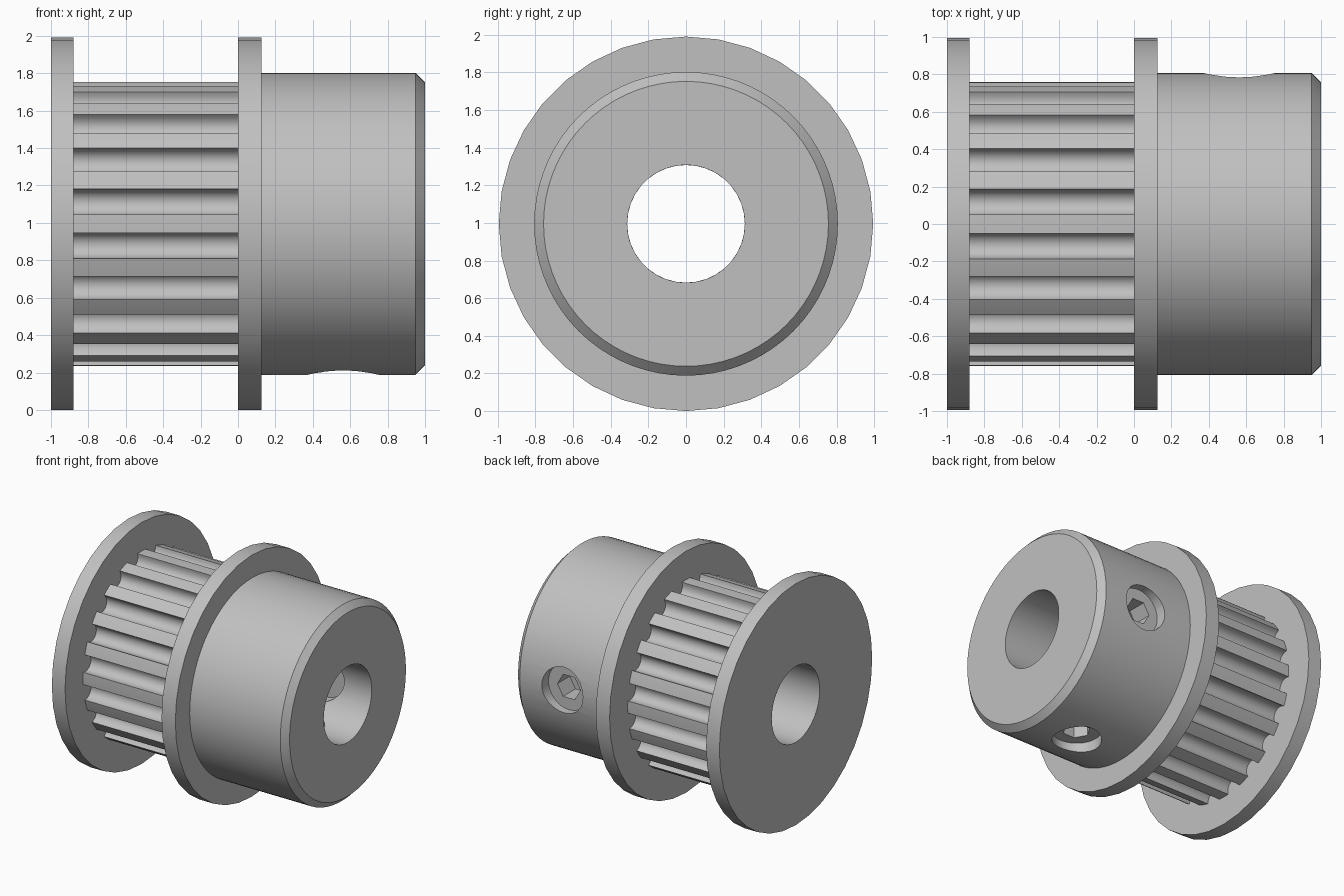
import bpy, bmesh, math
from mathutils import Matrix, Vector

if "Cube" in bpy.data.objects:
    bpy.data.objects.remove(bpy.data.objects["Cube"], do_unlink=True)

AXIS_Z = 0.995      # height of the pulley axis
BORE = 0.3125
TEETH = 20
TOOTH_R = 0.759
SCREW_X = 0.5625

metal = bpy.data.materials.new("grey metal")
metal.use_nodes = True
colour = (0.53, 0.53, 0.53, 1)
metal.diffuse_color = colour
metal.node_tree.nodes["Principled BSDF"].inputs["Base Color"].default_value = colour


def finish(name, bm):
    bmesh.ops.recalc_face_normals(bm, faces=bm.faces)
    mesh = bpy.data.meshes.new(name)
    bm.to_mesh(mesh)
    bm.free()
    mesh.materials.append(metal)
    obj = bpy.data.objects.new(name, mesh)
    bpy.context.collection.objects.link(obj)
    return obj


def smooth(obj):
    bpy.ops.object.select_all(action="DESELECT")
    obj.select_set(True)
    bpy.context.view_layer.objects.active = obj
    bpy.ops.object.shade_smooth_by_angle(angle=math.radians(30))


def bridge(bm, a, b):
    for i in range(len(a)):
        j = (i + 1) % len(a)
        bm.faces.new((a[i], a[j], b[j], b[i]))


def polar(r, a):
    return r * math.sin(a), r * math.cos(a)


def ring(bm, x, points):
    return [bm.verts.new((x, y, AXIS_Z + z)) for y, z in points]


def circle(r, n):
    return [polar(r, math.tau * i / n) for i in range(n)]


def lathe(name, profile, n):
    """Revolve a closed (x, radius) profile around the pulley axis."""
    bm = bmesh.new()
    rings = [ring(bm, x, circle(r, n)) for x, r in profile]
    for i, a in enumerate(rings):
        bridge(bm, a, rings[(i + 1) % len(rings)])
    return finish(name, bm)


def rod(name, direction, r, n, start, end):
    """Solid prism pointing away from the pulley axis at the screw position."""
    d = Vector(direction)
    bm = bmesh.new()
    centre = Vector((SCREW_X, 0, AXIS_Z)) + d * (start + end) / 2
    turn = d.to_track_quat("Z", "X").to_matrix().to_4x4()
    bmesh.ops.create_cone(bm, cap_ends=True, segments=n, radius1=r, radius2=r,
                          depth=end - start, matrix=Matrix.Translation(centre) @ turn)
    return finish(name, bm)


def cut(obj, cutter):
    cutter.hide_render = True
    mod = obj.modifiers.new("cut", "BOOLEAN")
    mod.operation, mod.solver, mod.object = "DIFFERENCE", "EXACT", cutter
    bpy.context.view_layer.objects.active = obj
    bpy.ops.object.modifier_apply(modifier=mod.name)
    bpy.data.objects.remove(cutter, do_unlink=True)


# Flanges
for name, x0, x1 in (("end_flange", -1, -0.88), ("middle_flange", 0, 0.125)):
    smooth(lathe(name, [(x0, BORE), (x0, 0.995), (x1, 0.995), (x1, BORE)], 36))

# Toothed drum: flat lands with round-bottomed grooves between them
land = math.radians(3.8)
pitch = math.tau / TEETH
half = TOOTH_R * math.sin(pitch / 2 - land)
outline = []
for k in range(TEETH):
    outline += [polar(TOOTH_R, k * pitch + a) for a in (-land, 0, land)]
    mid = (k + 0.5) * pitch
    for i in range(9):
        t = math.pi * i / 8
        u, v = -half * math.cos(t), 0.735 - half * math.sin(t)
        outline.append((v * math.sin(mid) + u * math.cos(mid),
                        v * math.cos(mid) - u * math.sin(mid)))
bm = bmesh.new()
bridge(bm, ring(bm, -0.88, outline), ring(bm, 0, outline))
smooth(finish("toothed_drum", bm))

# Bore wall inside the drum
bm = bmesh.new()
bridge(bm, ring(bm, -0.88, circle(BORE, 36)), ring(bm, 0, circle(BORE, 36)))
bore = finish("drum_bore", bm)
bore.data.flip_normals()
smooth(bore)

# Chamfered hub
hub = lathe("hub", [(0.125, BORE), (0.125, 0.807), (0.95, 0.807),
                    (1, 0.757), (1, BORE)], 72)

# Set screws with hex sockets, one at the back and one underneath
for side, d in (("back", (0, 1, 0)), ("lower", (0, 0, -1))):
    cut(hub, rod("hole_cutter", d, 0.1875, 32, 0.1, 1))
    screw = rod(side + "_set_screw", d, 0.1865, 32, 0.345, 0.72)
    cut(screw, rod("socket_cutter", d, 0.105, 6, 0.56, 0.9))
    smooth(screw)
smooth(hub)
